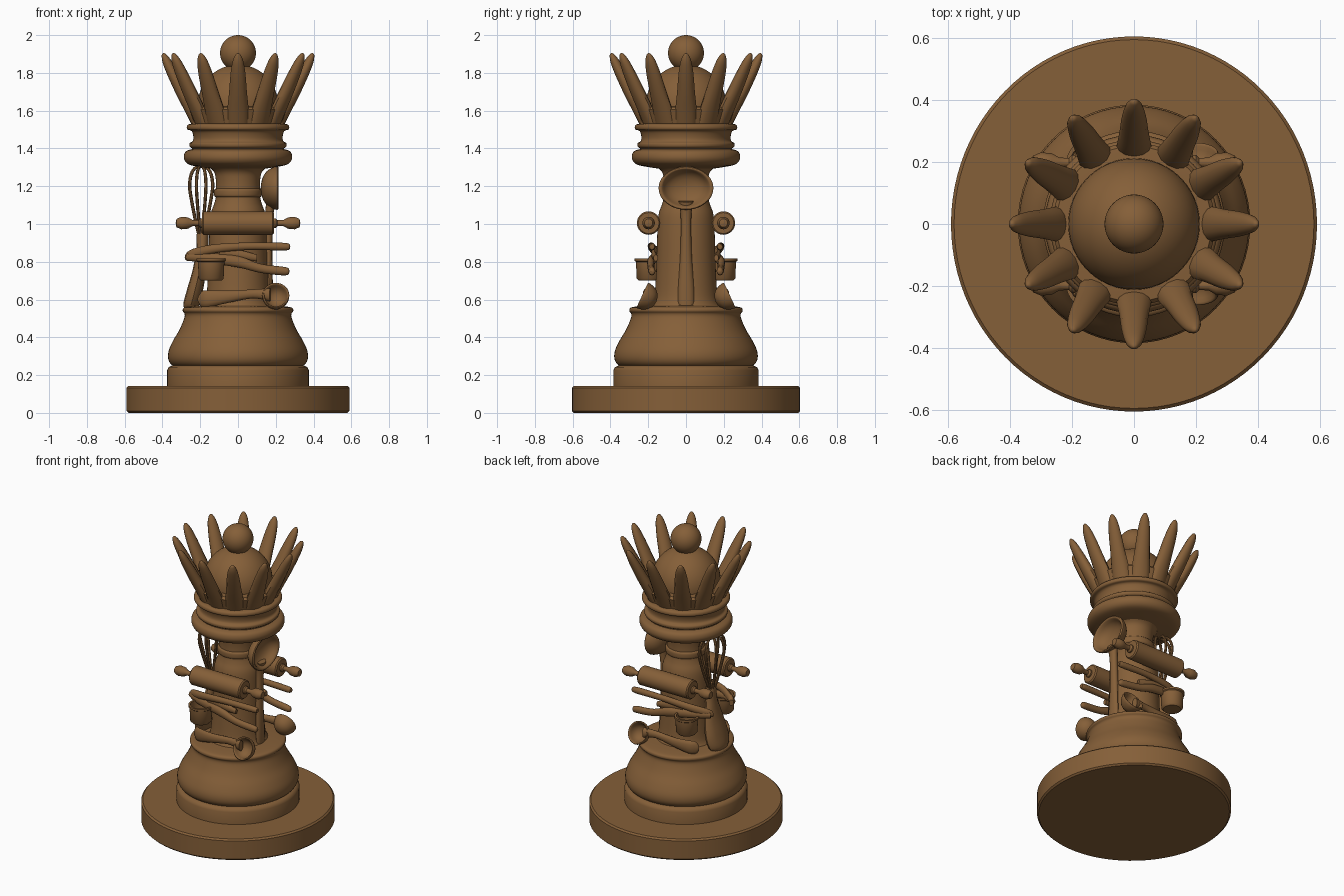
import bpy, bmesh
from math import sin, cos, pi, radians
from mathutils import Vector, Matrix

cube = bpy.data.objects.get("Cube")
if cube:
    bpy.data.objects.remove(cube)

wood = bpy.data.materials.new("brown wood")
wood.use_nodes = True
wood.diffuse_color = (0.235, 0.115, 0.04, 1)
bsdf = wood.node_tree.nodes["Principled BSDF"]
bsdf.inputs["Base Color"].default_value = wood.diffuse_color
bsdf.inputs["Roughness"].default_value = 0.7


def finish(name, bm, mirror=False):
    """Turn a bmesh into a smooth object, optionally mirrored front to back."""
    bmesh.ops.remove_doubles(bm, verts=bm.verts, dist=0.0002)
    bmesh.ops.recalc_face_normals(bm, faces=bm.faces)
    mesh = bpy.data.meshes.new(name)
    bm.to_mesh(mesh)
    bm.free()
    mesh.materials.append(wood)
    ob = bpy.data.objects.new(name, mesh)
    bpy.context.collection.objects.link(ob)
    bpy.ops.object.select_all(action='DESELECT')
    ob.select_set(True)
    bpy.context.view_layer.objects.active = ob
    bpy.ops.object.shade_smooth_by_angle(angle=radians(42))
    if mirror:
        mod = ob.modifiers.new("front and back", 'MIRROR')
        mod.use_axis = (False, True, False)
    return ob


def curve(points, steps):
    """Smooth curve through points of any dimension."""
    if steps < 2:
        return points
    out = []
    last = len(points) - 1
    for i in range(last):
        quad = [points[max(0, min(last, i + k))] for k in (-1, 0, 1, 2)]
        for s in range(steps):
            t = s / steps
            out.append([0.5 * (2 * b + (c - a) * t + (2 * a - 5 * b + 4 * c - d) * t * t
                               + (3 * b - a - 3 * c + d) * t ** 3) for a, b, c, d in zip(*quad)])
    return out + [points[-1]]


def skin(bm, rings):
    """Bridge rings of vertices and cap both ends."""
    rows = [[bm.verts.new(p) for p in ring] for ring in rings]
    n = len(rows[0])
    for lo, hi in zip(rows, rows[1:]):
        for j in range(n):
            bm.faces.new((lo[j], lo[(j + 1) % n], hi[(j + 1) % n], hi[j]))
    bm.faces.new(rows[0][::-1])
    bm.faces.new(rows[-1])


def lathe(name, profile, steps=1, matrix=Matrix(), sides=64, mirror=False):
    bm = bmesh.new()
    skin(bm, [[matrix @ Vector((max(r, 0.0005) * cos(2 * pi * j / sides),
                                max(r, 0.0005) * sin(2 * pi * j / sides), z))
               for j in range(sides)] for r, z in curve(profile, steps)])
    return finish(name, bm, mirror)


def sweep_into(bm, path, side, steps=5, sides=12):
    """Path points are x, y, z, half width along side, half thickness."""
    pts = curve(path, steps)
    rings = []
    for i, p in enumerate(pts):
        tangent = Vector(pts[min(i + 1, len(pts) - 1)][:3]) - Vector(pts[max(i - 1, 0)][:3])
        across = tangent.cross(side).normalized()
        rings.append([Vector(p[:3]) + side * p[3] * cos(2 * pi * j / sides)
                      + across * p[4] * sin(2 * pi * j / sides) for j in range(sides)])
    skin(bm, rings)


def sweep(name, path, side, mirror=False):
    bm = bmesh.new()
    sweep_into(bm, path, side)
    return finish(name, bm, mirror)


def ball(name, centre, radius):
    bm = bmesh.new()
    bmesh.ops.create_uvsphere(bm, u_segments=48, v_segments=24, radius=radius)
    bmesh.ops.translate(bm, verts=bm.verts, vec=centre)
    return finish(name, bm)


def place(centre, rotation=Matrix(), scale=(1, 1, 1)):
    return Matrix.Translation(centre) @ rotation.to_4x4() @ Matrix.Diagonal((*scale, 1))


X, Y, Z = Vector((1, 0, 0)), Vector((0, 1, 0)), Vector((0, 0, 1))
OVAL = Matrix.Diagonal((1, 1.025, 1, 1))

# Turned body
lathe("base_disc", [(0, 0), (0.58, 0), (0.59, 0.01), (0.59, 0.133), (0.58, 0.143), (0, 0.143)],
      matrix=OVAL, sides=96)
lathe("plinth", [(0, 0.13), (0.375, 0.13), (0.375, 0.225), (0.367, 0.242), (0.35, 0.25), (0, 0.25)],
      matrix=OVAL)
lathe("belly", [(0.3, 0.24), (0.345, 0.25), (0.368, 0.28), (0.368, 0.325), (0.345, 0.38),
                (0.31, 0.44), (0.285, 0.5), (0.283, 0.525), (0.293, 0.54), (0.285, 0.557),
                (0.24, 0.565), (0.17, 0.57)], 4, OVAL)
lathe("column", [(0.2, 0.55), (0.17, 0.6), (0.158, 0.75), (0.152, 0.95), (0.145, 1.05),
                 (0.125, 1.11), (0.117, 1.15), (0.117, 1.23), (0.13, 1.28), (0.18, 1.32)], 5)
lathe("neck_ring", [(0.1, 1.14), (0.123, 1.145), (0.127, 1.165), (0.123, 1.185), (0.1, 1.19)], 3)
lathe("collar_flange", [(0.12, 1.29), (0.19, 1.3), (0.26, 1.315), (0.286, 1.345), (0.28, 1.38),
                        (0.25, 1.395), (0.2, 1.4)], 5)
lathe("collar", [(0.2, 1.38), (0.24, 1.39), (0.243, 1.4), (0.256, 1.41), (0.256, 1.428),
                 (0.24, 1.438), (0.236, 1.46), (0.245, 1.492), (0.268, 1.5), (0.27, 1.518),
                 (0.255, 1.53), (0.2, 1.535)], 3)

# Crown
lathe("crown_skirt", [(0.2, 1.52), (0.236, 1.53), (0.262, 1.605), (0.25, 1.62), (0.19, 1.625)])
ball("crown_dome", (0, 0, 1.632), 0.212)
ball("crown_ball", (0, 0, 1.905), 0.095)
for i in range(12):
    a = i * pi / 6
    path = [(r * cos(a), r * sin(a), z, w, t) for r, z, w, t in (
        (0.215, 1.53, 0.058, 0.03), (0.25, 1.61, 0.056, 0.034), (0.296, 1.7, 0.047, 0.034),
        (0.342, 1.79, 0.04, 0.03), (0.377, 1.86, 0.029, 0.023), (0.393, 1.895, 0.014, 0.012),
        (0.397, 1.904, 0.003, 0.003))]
    sweep(f"crown_petal_{i + 1}", path, Vector((-sin(a), cos(a), 0)))

# Rolling pins, front and back
pin = [(0, -0.33), (0.022, -0.326), (0.033, -0.3), (0.03, -0.265), (0.016, -0.24), (0.015, -0.21),
       (0.025, -0.2), (0.025, -0.191), (0.055, -0.19), (0.062, -0.183)]
pin += [(r, -h) for r, h in reversed(pin)]
lathe("rolling_pin", pin, matrix=place((0, -0.198, 1.005), Matrix.Rotation(pi / 2, 3, 'Y')),
      sides=32, mirror=True)

# Tongs and measuring cup, front and back
sweep("upper_prong", [(-0.27, -0.1, 0.825, 0.02, 0.015), (-0.24, -0.13, 0.84, 0.028, 0.018),
                      (-0.13, -0.175, 0.868, 0.024, 0.018), (0.05, -0.185, 0.882, 0.02, 0.018),
                      (0.25, -0.18, 0.88, 0.02, 0.018), (0.272, -0.18, 0.879, 0.006, 0.006)], Z, True)
sweep("lower_prong", [(-0.27, -0.12, 0.825, 0.02, 0.015), (-0.18, -0.16, 0.822, 0.026, 0.018),
                      (0, -0.185, 0.8, 0.03, 0.02), (0.12, -0.185, 0.765, 0.024, 0.018),
                      (0.25, -0.18, 0.75, 0.022, 0.018), (0.272, -0.18, 0.75, 0.006, 0.006)], Z, True)
sweep("middle_prong", [(-0.1, -0.165, 0.85, 0.03, 0.018), (0.02, -0.168, 0.835, 0.025, 0.015),
                       (0.1, -0.16, 0.82, 0.018, 0.012)], Z, True)
lathe("measuring_cup", [(0, 0.7), (0.055, 0.7), (0.066, 0.712), (0.07, 0.8), (0.077, 0.805),
                        (0.077, 0.818), (0.064, 0.818), (0.06, 0.725), (0, 0.72)],
      matrix=place((-0.142, -0.195, 0)), sides=32, mirror=True)

# Measuring spoons, front and back
bowl = [(0, -1), (0.4, -0.92), (0.75, -0.66), (0.95, -0.25), (1, 0.05), (0.92, 0.1),
        (0.85, 0.02), (0.7, -0.35), (0.4, -0.62), (0, -0.72)]
lathe("measuring_spoon_bowl", bowl, 2,
      place((0.2, -0.225, 0.62), Matrix.Rotation(radians(65), 3, 'X'), (0.072, 0.074, 0.075)), 32, True)
sweep("measuring_spoon_handle", [(0.17, -0.21, 0.625, 0.035, 0.02), (0.08, -0.2, 0.63, 0.024, 0.018),
                                 (-0.05, -0.2, 0.615, 0.032, 0.018), (-0.15, -0.19, 0.605, 0.044, 0.018),
                                 (-0.19, -0.17, 0.602, 0.042, 0.016), (-0.21, -0.16, 0.6, 0.015, 0.008)],
      Z, True)

# Large spoon on the +x side
lathe("spoon_bowl", bowl, 2,
      place((0.205, 0, 1.19), Matrix.Rotation(pi / 2, 3, 'Y'), (0.115, 0.145, 0.085)), 40)
sweep("spoon_handle", [(0.175, 0, 1.12, 0.04, 0.025), (0.165, 0, 1.04, 0.028, 0.022),
                       (0.16, 0, 0.85, 0.03, 0.022), (0.165, 0, 0.65, 0.042, 0.02),
                       (0.17, 0, 0.56, 0.04, 0.015)], Y)

# Whisk on the -x side
sweep("whisk_handle", [(-0.25, 0, 0.545, 0.03, 0.02), (-0.25, 0, 0.565, 0.085, 0.04),
                       (-0.23, 0, 0.64, 0.105, 0.042), (-0.205, 0, 0.75, 0.085, 0.036),
                       (-0.19, 0, 0.86, 0.05, 0.032), (-0.188, 0, 0.95, 0.035, 0.03),
                       (-0.188, 0, 0.98, 0.015, 0.015)], Y)
bm = bmesh.new()
for i in range(4):
    a = i * pi / 4 + pi / 8
    out = Vector((0.066 * cos(a), 0.11 * sin(a), 0))
    half = [(0.22, 0.95), (0.5, 1.02), (0.82, 1.12), (1, 1.2), (0.85, 1.265), (0.45, 1.3)]
    loop = half + [(0, 1.305)] + [(-f, z) for f, z in reversed(half)]
    path = [(-0.195 + out.x * f, out.y * f, z, 0.009, 0.009) for f, z in loop]
    sweep_into(bm, path, out.cross(Z).normalized(), 4, 8)
finish("whisk_wires", bm)
